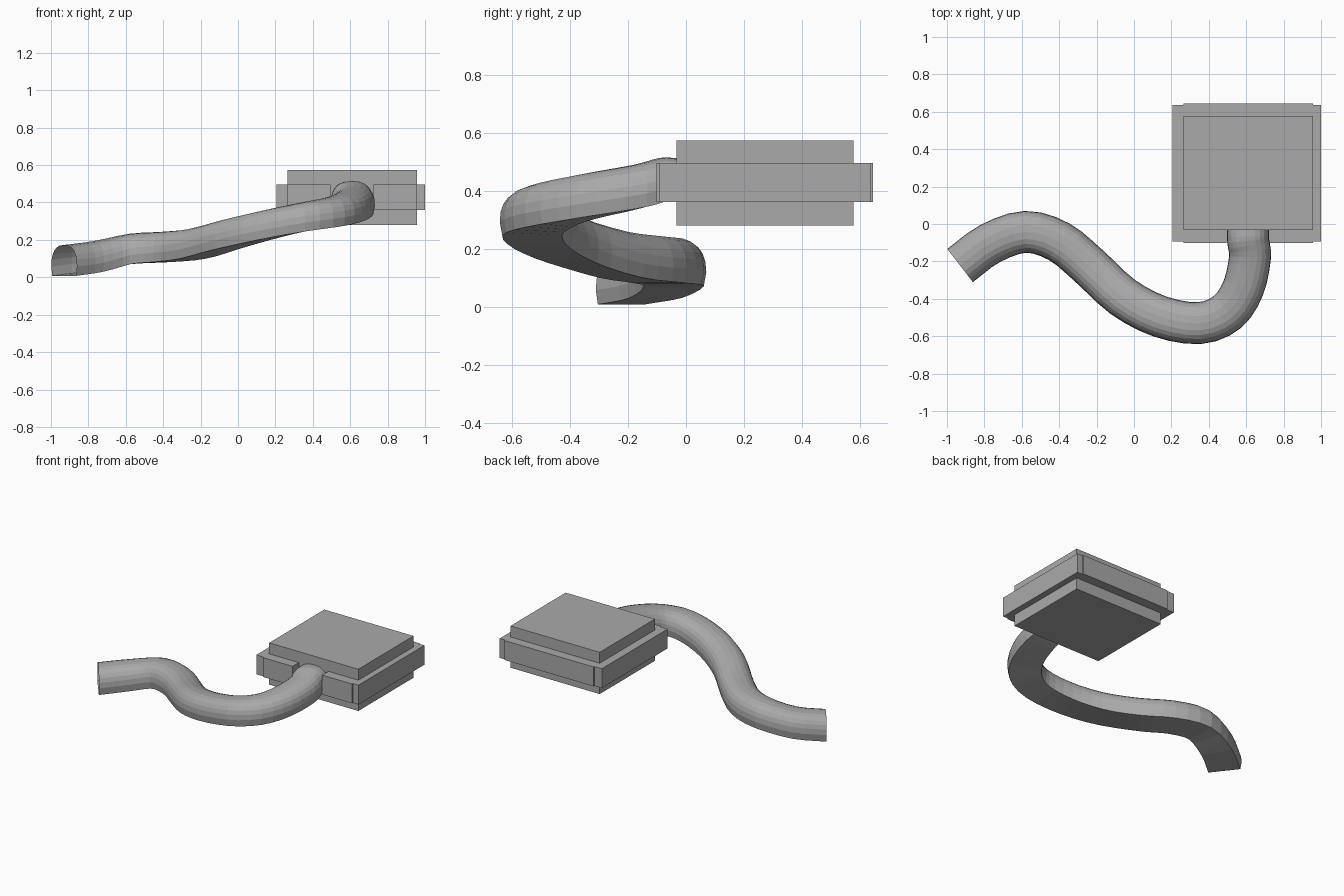
import bpy, bmesh, math
from mathutils import Vector

if "Cube" in bpy.data.objects:
    bpy.data.objects.remove(bpy.data.objects["Cube"])

grey = bpy.data.materials.new("plain_grey")
grey.diffuse_color = (0.40, 0.40, 0.40, 1)
grey.use_nodes = True
grey.node_tree.nodes["Principled BSDF"].inputs["Base Color"].default_value = grey.diffuse_color


def finish(name, bm):
    bmesh.ops.recalc_face_normals(bm, faces=bm.faces[:])
    me = bpy.data.meshes.new(name)
    bm.to_mesh(me)
    bm.free()
    me.materials.append(grey)
    ob = bpy.data.objects.new(name, me)
    bpy.context.collection.objects.link(ob)
    return ob


def box(name, x, y, z):
    bm = bmesh.new()
    bmesh.ops.create_cube(bm, size=1)
    for v in bm.verts:
        v.co = Vector([(a + b) / 2 + c * (b - a) for (a, b), c in zip((x, y, z), v.co)])
    return finish(name, bm)


def catmull(p, steps):
    """Smooth path through the points."""
    p = [2 * p[0] - p[1]] + p + [2 * p[-1] - p[-2]]
    out = []
    for a, b, c, d in zip(p, p[1:], p[2:], p[3:]):
        for i in range(steps):
            t = i / steps
            out.append(0.5 * (2 * b + (c - a) * t + (2 * a - 5 * b + 4 * c - d) * t * t
                              + (3 * b - a - 3 * c + d) * t ** 3))
    return out + [p[-2]]


# square head block
box("head_block", (0.265, 0.957), (-0.033, 0.578), (0.28, 0.573))

# band around the head, with a gap in the front for the neck
band = (0.36, 0.496)
box("left_band", (0.207, 0.265), (-0.093, 0.637), band)
box("right_band", (0.957, 1.0), (-0.093, 0.637), band)
box("back_band", (0.265, 0.957), (0.578, 0.645), band)
box("front_band_left", (0.265, 0.495), (-0.102, -0.033), band)
box("front_band_right", (0.725, 0.957), (-0.102, -0.033), band)

# winding neck: flat-bottomed arch section swept along a path of base points
path = catmull([Vector(q) for q in (
    (-0.93, -0.222, 0.008), (-0.77, -0.105, 0.03), (-0.58, -0.042, 0.07),
    (-0.40, -0.095, 0.082), (-0.24, -0.225, 0.10), (-0.06, -0.39, 0.15),
    (0.14, -0.495, 0.20), (0.35, -0.53, 0.245), (0.50, -0.47, 0.275),
    (0.585, -0.34, 0.305), (0.62, -0.18, 0.335), (0.61, -0.09, 0.36), (0.61, -0.03, 0.36))], 3)
W, H = 0.112, 0.165
profile = [(-W * 0.92, 0), (W * 0.92, 0)]
for k in range(13):
    a = math.pi * k / 12
    c, s = math.cos(a), math.sin(a)
    profile.append((W * math.copysign(abs(c) ** 0.8, c), H * (0.3 + 0.7 * s ** 0.85 if s > 1e-6 else 0.3)))

bm = bmesh.new()
rings = []
for i, p in enumerate(path):
    t = path[min(i + 1, len(path) - 1)] - path[max(i - 1, 0)]
    if i == 0:
        t = Vector((0.79, 0.61, 0))
    side = Vector((t.y, -t.x, 0)).normalized()
    h = 1 - 0.08 * i / (len(path) - 1)
    rings.append([bm.verts.new(p + side * u + Vector((0, 0, v * h))) for u, v in profile])
n = len(profile)
for r, q in zip(rings, rings[1:]):
    for k in range(n):
        bm.faces.new((r[k], r[(k + 1) % n], q[(k + 1) % n], q[k]))
finish("winding_neck", bm)
